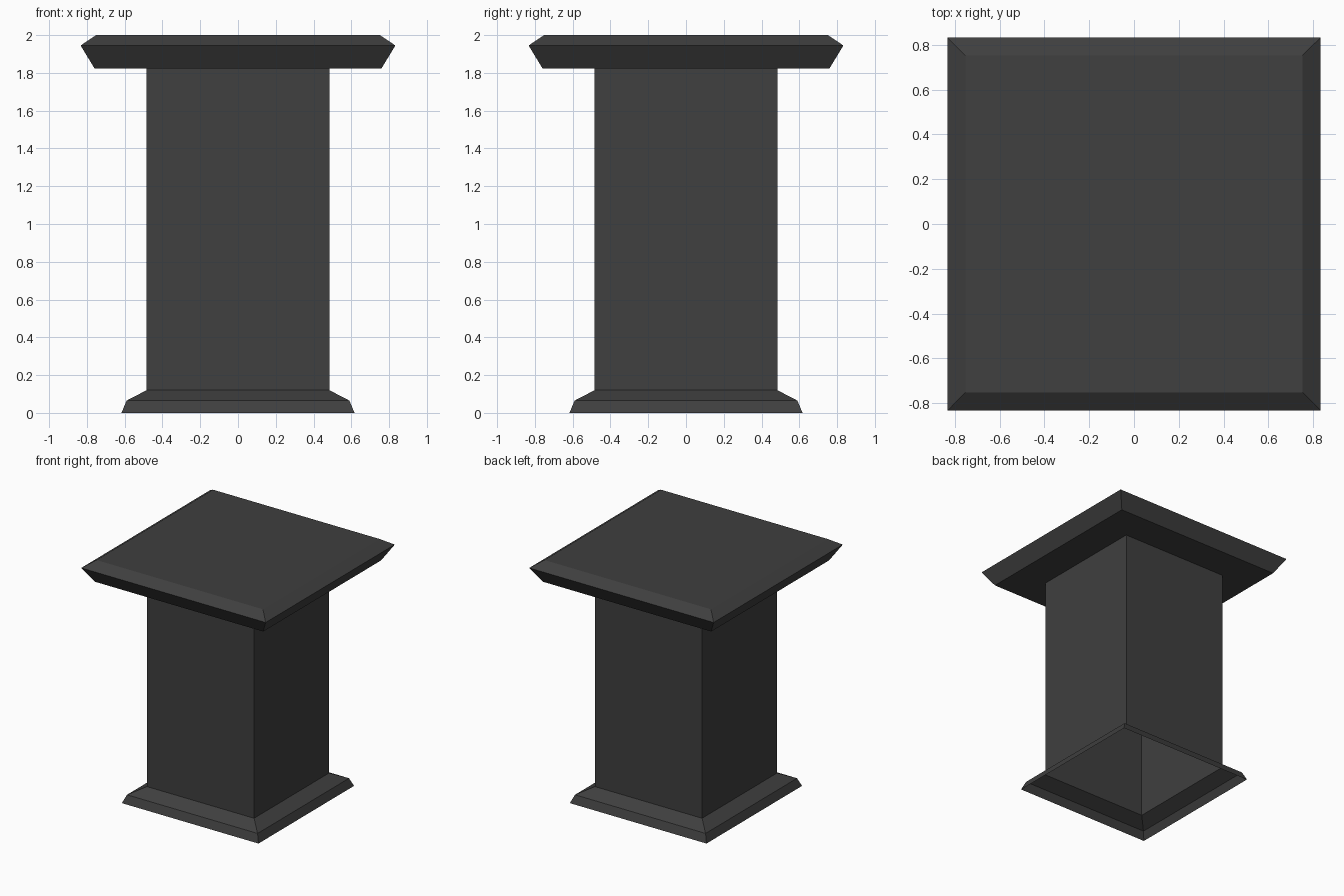
import bpy, bmesh

if "Cube" in bpy.data.objects:
    bpy.data.objects.remove(bpy.data.objects["Cube"])

stone = bpy.data.materials.new("dark_grey_stone")
stone.diffuse_color = (0.05, 0.05, 0.05, 1)
stone.use_nodes = True
stone.node_tree.nodes["Principled BSDF"].inputs["Base Color"].default_value = stone.diffuse_color


def square_shell(name, profile, close_top=False):
    """Loft square rings given as (half_width, z), from bottom to top."""
    bm = bmesh.new()
    rings = [[bm.verts.new((sx * w, sy * w, z))
              for sx, sy in ((-1, -1), (1, -1), (1, 1), (-1, 1))]
             for w, z in profile]
    for lo, hi in zip(rings, rings[1:]):
        for i in range(4):
            j = (i + 1) % 4
            bm.faces.new((lo[i], lo[j], hi[j], hi[i]))
    if close_top:
        bm.faces.new(rings[-1])
    mesh = bpy.data.meshes.new(name)
    bm.to_mesh(mesh)
    bm.free()
    mesh.materials.append(stone)
    obj = bpy.data.objects.new(name, mesh)
    bpy.context.collection.objects.link(obj)
    return obj


S = 0.484  # column half width

# Flared foot, open underneath
square_shell("base_moulding", [(0.617, 0), (0.59, 0.065), (S, 0.12)])
# Hollow square column
square_shell("column", [(S, 0.12), (S, 1.824)])
# Bevelled slab: underside ring, flare, chamfer and flat top
square_shell("cap_slab", [(S, 1.824), (0.76, 1.824), (0.833, 1.945), (0.752, 2.0)],
             close_top=True)
